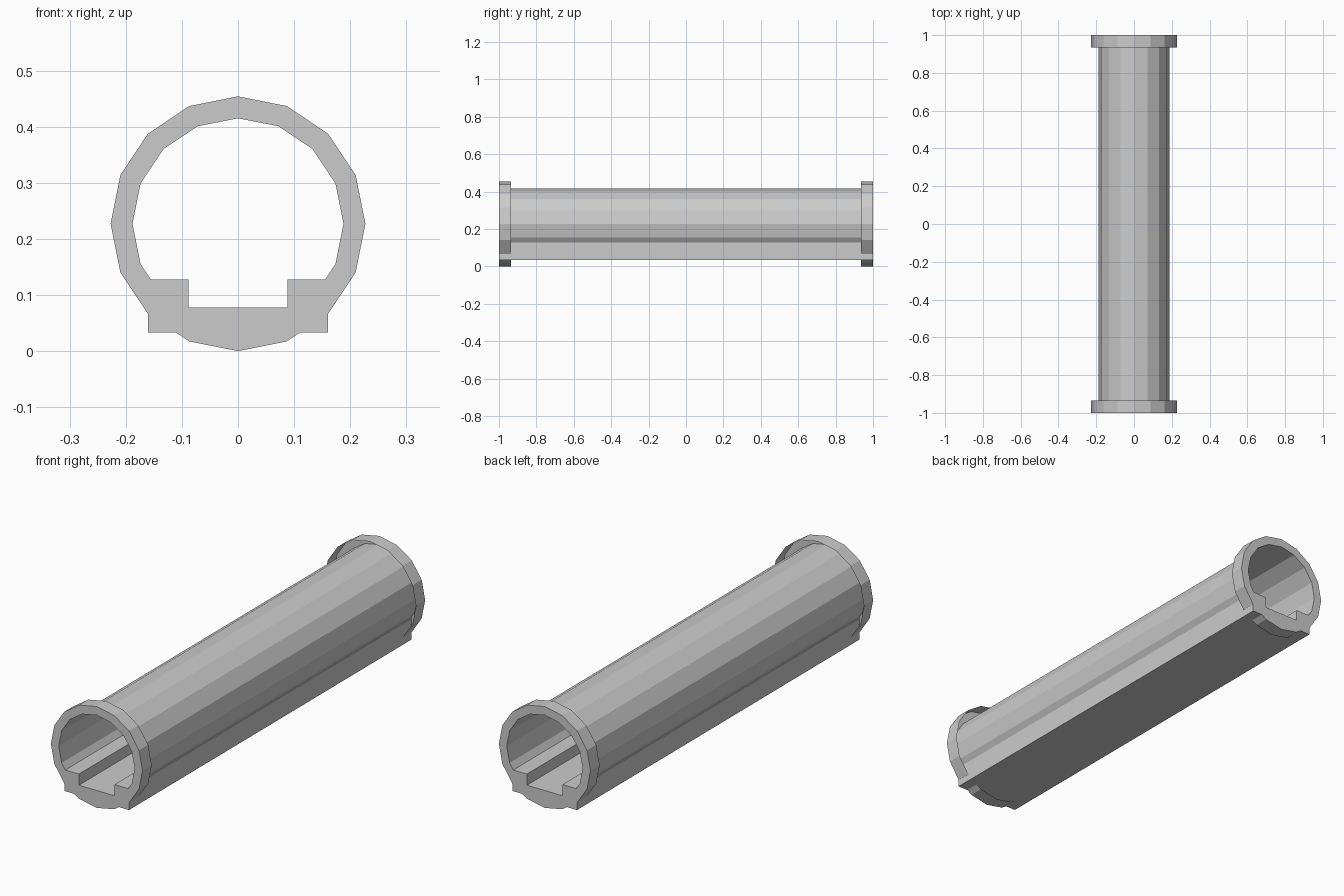
import bpy
from math import sin, cos, pi

if "Cube" in bpy.data.objects:
    bpy.data.objects.remove(bpy.data.objects["Cube"])

SIDES = 16
R_OUT, R_IN = 0.227, 0.188
CZ = R_OUT
HALF, LIP = 1.0, 0.935


def add_mesh(name, verts, faces):
    mesh = bpy.data.meshes.new(name)
    mesh.from_pydata(verts, [], faces)
    mesh.update()
    obj = bpy.data.objects.new(name, mesh)
    bpy.context.collection.objects.link(obj)
    return obj


def lathe_y(name, profile):
    """Revolve (radius, y) points around the tunnel axis."""
    verts, faces = [], []
    for r, y in profile:
        for i in range(SIDES):
            a = 2 * pi * i / SIDES
            verts.append((r * cos(a), y, CZ + r * sin(a)))
    for k in range(len(profile) - 1):
        for i in range(SIDES):
            j = (i + 1) % SIDES
            faces.append((k * SIDES + i, (k + 1) * SIDES + i,
                          (k + 1) * SIDES + j, k * SIDES + j))
    return add_mesh(name, verts, faces)


def extrude_y(name, outline):
    """Extrude a counter-clockwise (x, z) outline along the full length."""
    n = len(outline)
    verts = [(x, y, z) for y in (-HALF, HALF) for x, z in outline]
    faces = [tuple(range(n)), tuple(range(2 * n - 1, n - 1, -1))]
    faces += [(i, n + i, n + (i + 1) % n, (i + 1) % n) for i in range(n)]
    return add_mesh(name, verts, faces)


# Thin tube whose ends fold outward into open-backed collars
lathe_y("tunnel_tube", [(R_OUT, -LIP), (R_OUT, -HALF), (R_IN, -HALF),
                        (R_IN, HALF), (R_OUT, HALF), (R_OUT, LIP)])

# Floor slab with a raised walkway on each side
right = [(0.16, 0.033), (0.16, 0.128), (0.088, 0.128), (0.088, 0.078)]
extrude_y("walkway_floor", right + [(-x, z) for x, z in reversed(right)])
